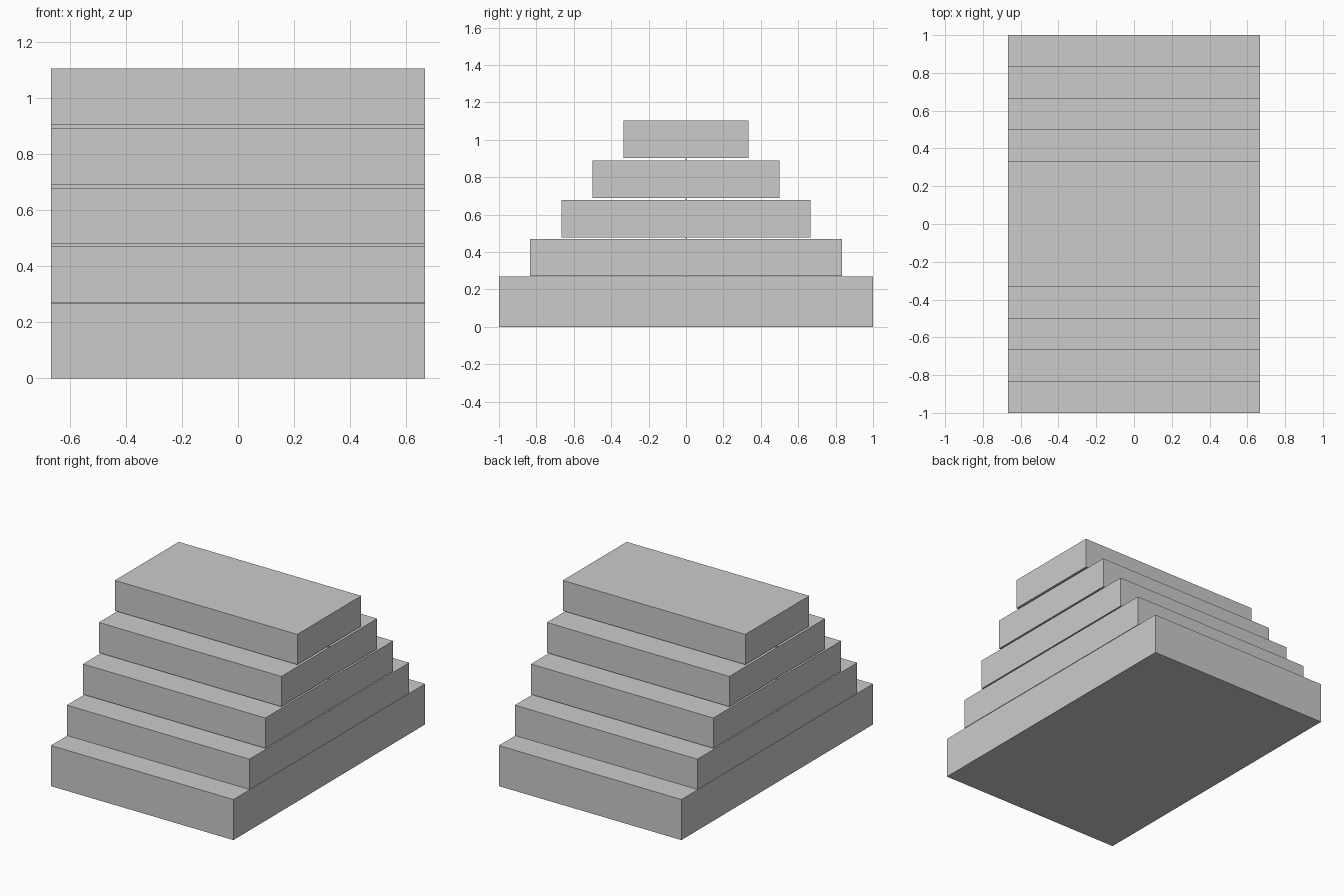
import bpy

cube = bpy.data.objects.get("Cube")
if cube:
    bpy.data.objects.remove(cube, do_unlink=True)

WIDTH = 4 / 3

grey = bpy.data.materials.new("plain grey")
grey.use_nodes = True
colour = (0.6, 0.6, 0.6, 1)
grey.diffuse_color = colour
grey.node_tree.nodes["Principled BSDF"].inputs["Base Color"].default_value = colour


def slab(name, depth, bottom, top):
    """Full-width box centred on x and y, between two heights."""
    bpy.ops.mesh.primitive_cube_add(size=1, location=(0, 0, (bottom + top) / 2))
    obj = bpy.context.object
    obj.name = name
    obj.scale = (WIDTH, depth, top - bottom)
    bpy.ops.object.transform_apply(location=False, rotation=False, scale=True)
    obj.data.materials.append(grey)


# Thick base, then four thinner steps, each narrower and slightly raised
slab("base_step", 2, 0, 0.268)
bottoms = [0.271, 0.479, 0.69, 0.904]
for i, bottom in enumerate(bottoms, start=1):
    slab(f"step_{i}", 2 - i / 3, bottom, bottom + 0.2)

# Thin upright webs that bridge the gaps between steps
tops = [0.268] + [b + 0.2 for b in bottoms]
for i, bottom in enumerate(bottoms):
    slab(f"gap_web_{i + 1}", 0.004, tops[i], bottom)
